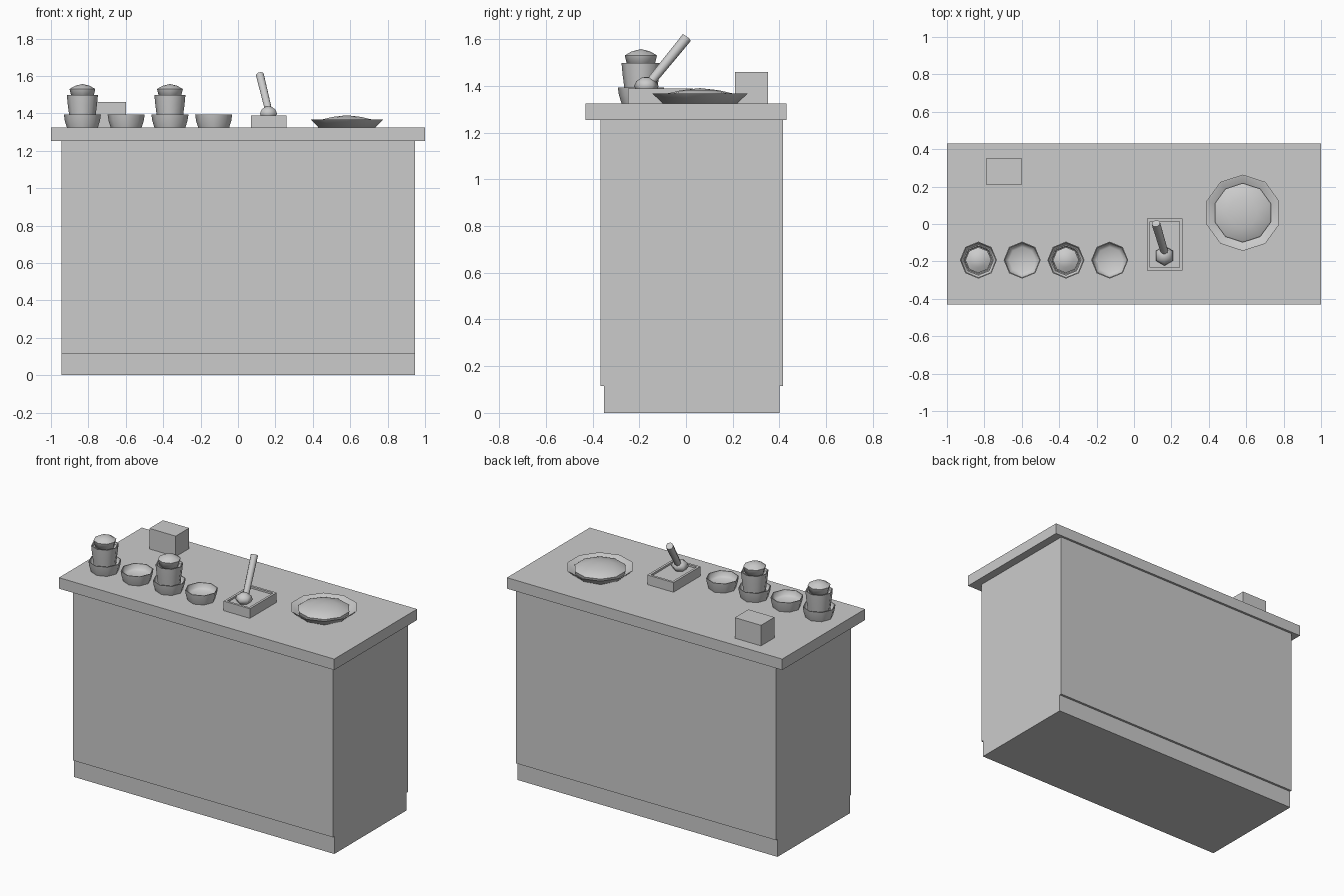
import bpy, bmesh, math
from mathutils import Vector

cube = bpy.data.objects.get("Cube")
if cube:
    bpy.data.objects.remove(cube, do_unlink=True)

grey = bpy.data.materials.new("plain grey")
grey.use_nodes = True
COLOUR = (0.6, 0.6, 0.6, 1)
grey.diffuse_color = COLOUR
grey.node_tree.nodes["Principled BSDF"].inputs["Base Color"].default_value = COLOUR


def finish(name, bm, smooth=None):
    bmesh.ops.recalc_face_normals(bm, faces=bm.faces)
    mesh = bpy.data.meshes.new(name)
    bm.to_mesh(mesh)
    bm.free()
    mesh.materials.append(grey)
    obj = bpy.data.objects.new(name, mesh)
    bpy.context.collection.objects.link(obj)
    if smooth:
        bpy.ops.object.select_all(action='DESELECT')
        obj.select_set(True)
        bpy.context.view_layer.objects.active = obj
        bpy.ops.object.shade_smooth_by_angle(angle=math.radians(smooth))
    return obj


def box(name, low, high, recess=None):
    """Box between two corners; recess = (rim width, depth) hollows its top."""
    bm = bmesh.new()
    bmesh.ops.create_cube(bm, size=1)
    low, high = Vector(low), Vector(high)
    for v in bm.verts:
        v.co = (low + high) / 2 + v.co * (high - low)
    if recess:
        bm.normal_update()
        top = max(bm.faces, key=lambda f: f.calc_center_median().z)
        bmesh.ops.inset_individual(bm, faces=[top], thickness=recess[0])
        floor = bmesh.ops.extrude_face_region(bm, geom=[top])
        moved = [g for g in floor["geom"] if isinstance(g, bmesh.types.BMVert)]
        bmesh.ops.translate(bm, vec=(0, 0, -recess[1]), verts=moved)
        if top.is_valid:
            bmesh.ops.delete(bm, geom=[top], context='FACES_ONLY')
    return finish(name, bm)


def lathe(name, centre, profile, sides, smooth=50):
    """Spin (radius, height) points round z, with a corner on the y axis."""
    bm = bmesh.new()
    rings = []
    for r, z in profile:
        if r == 0:
            rings.append([bm.verts.new((0, 0, z))] * sides)
            continue
        angles = [math.pi / 2 + math.tau * i / sides for i in range(sides)]
        rings.append([bm.verts.new((r * math.cos(a), r * math.sin(a), z)) for a in angles])
    for a, b in zip(rings, rings[1:]):
        for i in range(sides):
            j = (i + 1) % sides
            bm.faces.new(dict.fromkeys((a[i], a[j], b[j], b[i])))
    obj = finish(name, bm, smooth)
    obj.location = centre
    return obj


# Counter
TOP = 1.325
box("plinth", (-0.945, -0.35, 0), (0.945, 0.40, 0.115))
box("cabinet", (-0.945, -0.365, 0.115), (0.945, 0.415, 1.255))
box("countertop", (-1, -0.43, 1.253), (1, 0.43, TOP))
box("small_box", (-0.79, 0.21, TOP), (-0.60, 0.35, 1.46))

# Row of bowls, every other one holding a filled jar
bowl = [(0, 0), (0.083, 0), (0.094, 0.035), (0.099, 0.068),
        (0.094, 0.068), (0.088, 0.04), (0.07, 0.03), (0, 0.025)]
jar = [(0, 0.02), (0.066, 0.02), (0.072, 0.075), (0.078, 0.12), (0.083, 0.172),
       (0.077, 0.172), (0.072, 0.16), (0, 0.155)]
scoop = [(0, 0.15), (0.058, 0.16), (0.069, 0.205), (0.04, 0.222), (0, 0.232)]
for i in range(4):
    spot = (-0.832 + i * 0.234, -0.193, TOP)
    lathe(f"bowl_{i + 1}", spot, bowl, 8)
    if i % 2 == 0:
        lathe(f"jar_{i + 1}", spot, jar, 8)
        lathe(f"jar_filling_{i + 1}", spot, scoop, 8, 70)

# Tray with a leaning lever
box("lever_tray", (0.07, -0.248, TOP), (0.26, 0.03, 1.388), recess=(0.022, 0.012))
lathe("lever_knob", (0.163, -0.17, 1.372),
      [(0, 0), (0.035, 0), (0.053, 0.025), (0.043, 0.048), (0.02, 0.063), (0, 0.066)], 6, 70)
start, end = Vector((0.165, -0.157, 1.41)), Vector((0.117, 0.003, 1.606))
lever = lathe("lever", start, [(0, 0), (0.02, 0), (0.023, (end - start).length),
                               (0, (end - start).length + 0.003)], 8)
lever.rotation_euler = (end - start).to_track_quat('Z', 'Y').to_euler()

# Wide dish with a domed filling
spot = (0.582, 0.06, TOP)
lathe("dish", spot, [(0, 0), (0.16, 0), (0.204, 0.042), (0.197, 0.042),
                     (0.162, 0.012), (0, 0.012)], 10)
lathe("dish_filling", spot, [(0, 0.008), (0.152, 0.008), (0.158, 0.034), (0.15, 0.04),
                             (0.08, 0.056), (0, 0.065)], 10)
